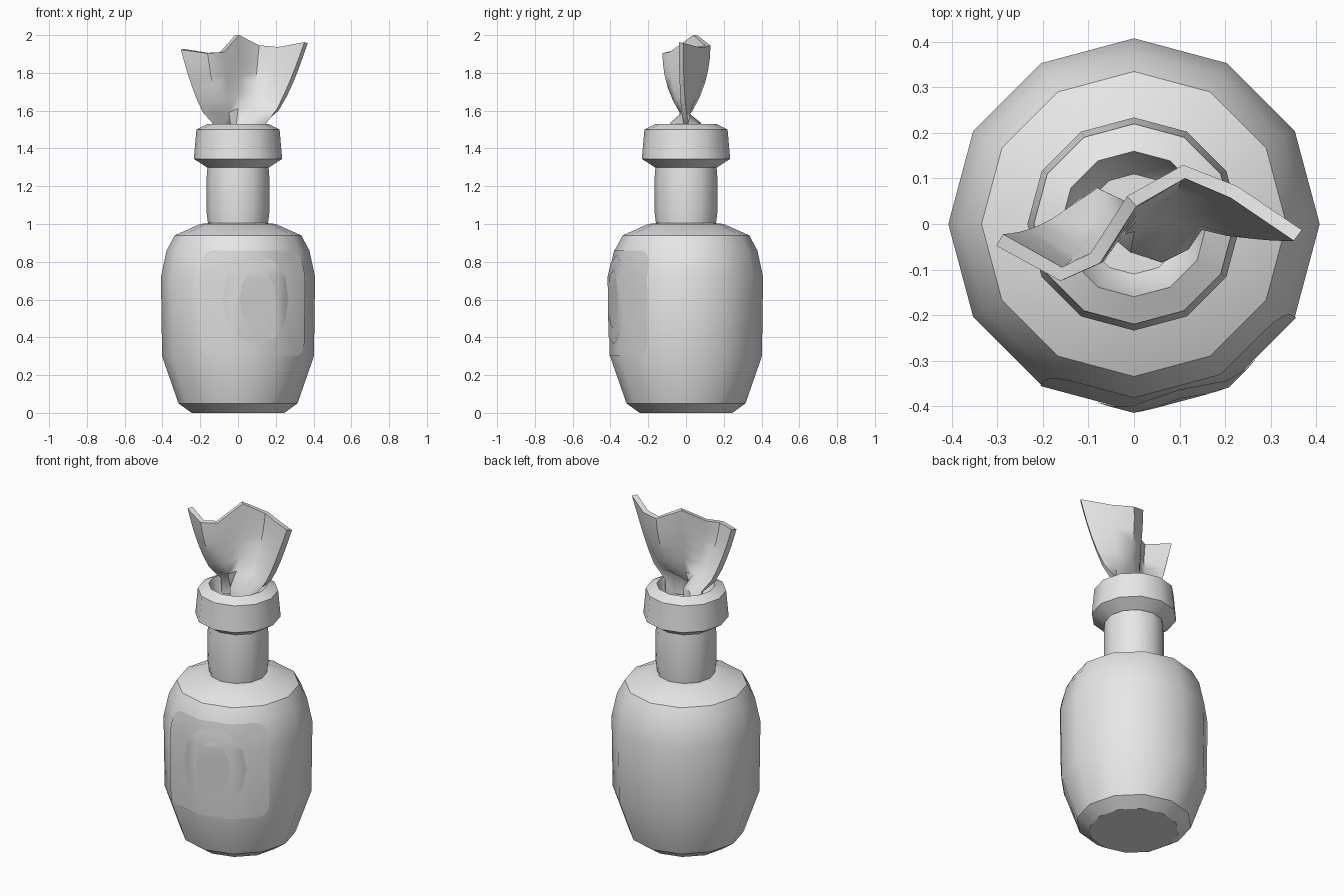
import bpy, bmesh
from math import radians, sin, cos, pi
from mathutils import Vector

cube = bpy.data.objects.get("Cube")
if cube:
    bpy.data.objects.remove(cube, do_unlink=True)

SIDES = 12
STEP = 360 / SIDES


def material(name, value):
    mat = bpy.data.materials.new(name)
    mat.use_nodes = True
    color = (value, value, value, 1)
    mat.diffuse_color = color
    mat.node_tree.nodes["Principled BSDF"].inputs["Base Color"].default_value = color
    return mat


glass = material("light grey", 0.8)
paper = material("label grey", 0.69)


def finish(bm, name, mat, angle=33):
    mesh = bpy.data.meshes.new(name)
    bm.to_mesh(mesh)
    bm.free()
    obj = bpy.data.objects.new(name, mesh)
    bpy.context.collection.objects.link(obj)
    mesh.materials.append(mat)
    bpy.ops.object.select_all(action='DESELECT')
    obj.select_set(True)
    bpy.context.view_layer.objects.active = obj
    bpy.ops.object.shade_smooth_by_angle(angle=radians(angle))
    return obj


def lathe(name, profile, mat):
    """Revolve (radius, height) points and close both ends."""
    bm = bmesh.new()
    turns = [radians(i * STEP) for i in range(SIDES)]
    rings = [[bm.verts.new((r * cos(a), r * sin(a), z)) for a in turns]
             for r, z in profile]
    for low, high in zip(rings, rings[1:]):
        for i in range(SIDES):
            j = (i + 1) % SIDES
            bm.faces.new((low[i], low[j], high[j], high[i]))
    bm.faces.new(rings[0][::-1])
    bm.faces.new(rings[-1])
    return finish(bm, name, mat)


# Bottle body, neck and collar
body = [(0.245, 0), (0.315, 0.05), (0.402, 0.3), (0.408, 0.72),
        (0.378, 0.86), (0.335, 0.94), (0.2, 1.0), (0.15, 1.005)]
lathe("bottle_body", body, glass)
lathe("bottle_neck", [(0.157, 0.99), (0.166, 1.06), (0.166, 1.25), (0.16, 1.32)], glass)
lathe("neck_collar", [(0.15, 1.3), (0.165, 1.3), (0.234, 1.345), (0.22, 1.5),
                      (0.16, 1.53), (0.14, 1.46), (0.11, 1.42)], glass)


def on_body(deg, z, lift):
    """Point on the faceted body, deg measured from the front towards +x."""
    for (r0, z0), (r1, z1) in zip(body, body[1:]):
        if z0 <= z <= z1:
            r = r0 + (r1 - r0) * (z - z0) / (z1 - z0)
            break
    half = STEP / 2
    r = r * cos(radians(half)) / cos(radians(deg % STEP - half)) + lift
    return Vector((r * sin(radians(deg)), -r * cos(radians(deg)), z))


def plate(name, outline, lift, mat):
    """Flat outline, cut along the body's creases, then wrapped onto it."""
    bm = bmesh.new()
    bm.faces.new([bm.verts.new((d, 0, z)) for d, z in outline])
    cuts = [((0, 0, 0), (1, 0, 0)), ((STEP, 0, 0), (1, 0, 0)), ((0, 0, 0.72), (0, 0, 1))]
    for co, no in cuts:
        bmesh.ops.bisect_plane(bm, geom=bm.verts[:] + bm.edges[:] + bm.faces[:],
                               plane_co=co, plane_no=no, dist=0.0001)
    for v in bm.verts:
        v.co = on_body(v.co.x, v.co.z, lift)
    return finish(bm, name, mat)


MID_DEG, MID_Z = 15, 0.6

# Label with rounded corners
label = []
for sx, sz, start in ((1, 1, 0), (-1, 1, 90), (-1, -1, 180), (1, -1, 270)):
    for k in range(4):
        a = radians(start + 30 * k)
        label.append((MID_DEG + sx * 36 + 9 * cos(a), 0.58 + sz * 0.21 + 0.07 * sin(a)))
plate("label", label, 0.003, paper)


# Round emblem in two thin layers
def oval(width, height):
    return [(MID_DEG + width * cos(2 * pi * i / SIDES), MID_Z + height * sin(2 * pi * i / SIDES))
            for i in range(SIDES)]


plate("emblem_disc", oval(27, 0.235), 0.007, paper)
plate("emblem_center", oval(14, 0.155), 0.009, paper)

# Folded cloth: the fold at the base swings over to the opposite fold at the top
base = [(-0.13, 0.03), (-0.08, 0.065), (-0.03, 0.04), (0, -0.05),
        (0.06, -0.07), (0.11, -0.045), (0.14, 0)]
top = [(-0.295, -0.035, 1.925), (-0.16, -0.11, 1.905), (-0.085, -0.075, 1.91), (-0.005, 0.05, 2),
       (0.11, 0.115, 1.945), (0.22, 0.07, 1.935), (0.36, -0.025, 1.96)]
bm = bmesh.new()
rows = [[bm.verts.new((x, y, 1.43)) for x, y in base]]
for t in (0, 0.17, 0.35, 0.52, 0.68, 0.84, 1):
    row = []
    for (bx, by), (tx, ty, tz) in zip(base, top):
        fx, fy = t ** 0.65, t ** 0.45
        bulge = 1 + 0.2 * sin(pi * t)
        row.append(bm.verts.new((bx + (tx - bx) * fx,
                                 by * (1 - fy) + ty * fy * bulge,
                                 1.53 + (tz - 1.53) * t)))
    rows.append(row)
for low, high in zip(rows, rows[1:]):
    for i in range(len(base) - 1):
        bm.faces.new((low[i], low[i + 1], high[i + 1], high[i]))
cloth = finish(bm, "cloth_stopper", glass, 50)
solid = cloth.modifiers.new("thickness", 'SOLIDIFY')
solid.thickness = 0.03
solid.offset = 0
bpy.ops.object.modifier_apply(modifier=solid.name)
bpy.ops.object.shade_smooth_by_angle(angle=radians(50))
